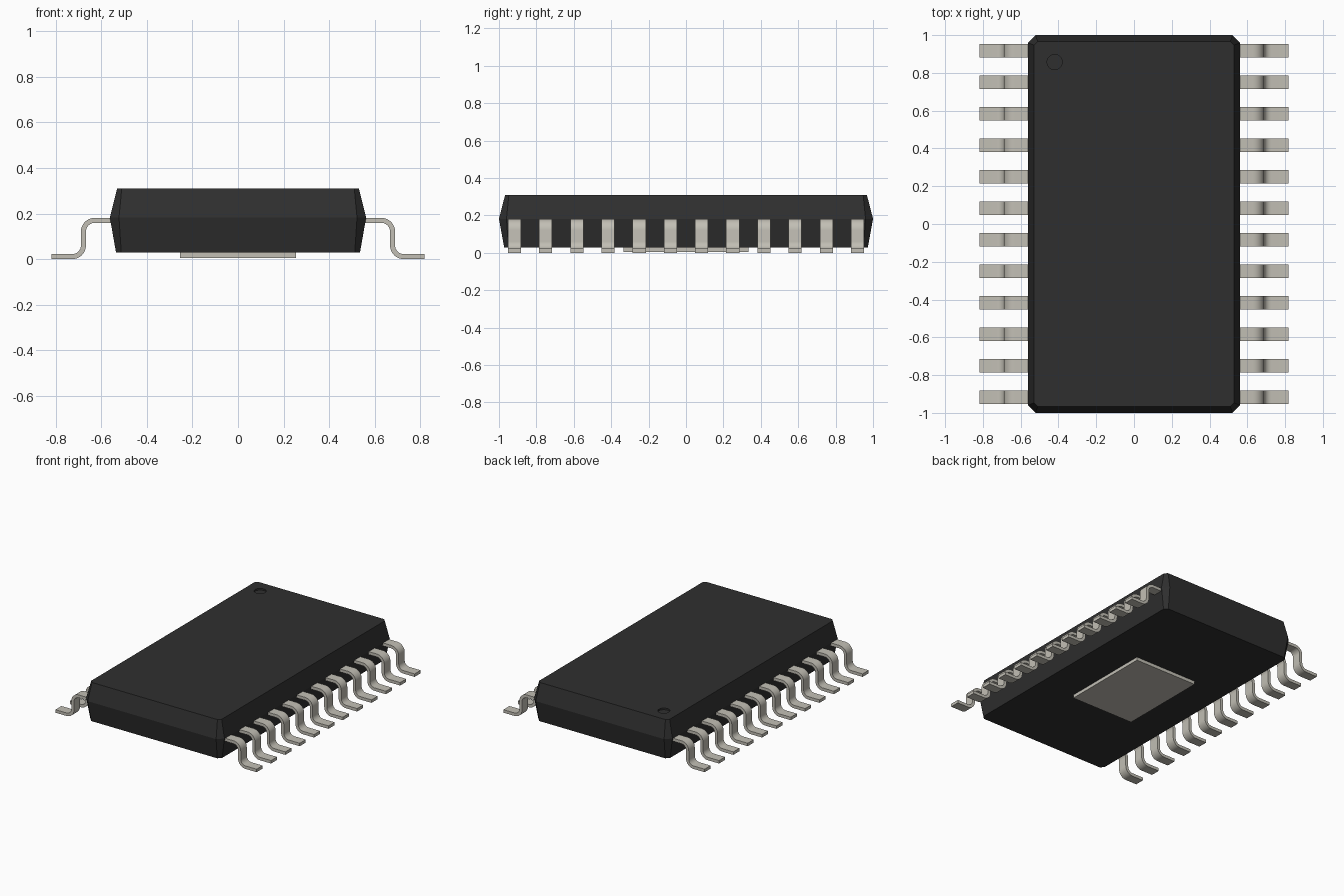
import bpy, bmesh, math
from mathutils import Vector

old = bpy.data.objects.get("Cube")
if old:
    bpy.data.objects.remove(old)


def make_material(name, colour, metallic=0.0):
    mat = bpy.data.materials.new(name)
    mat.use_nodes = True
    mat.diffuse_color = (*colour, 1)
    mat.node_tree.nodes["Principled BSDF"].inputs["Base Color"].default_value = (*colour, 1)
    return mat


black = make_material("black plastic", (0.028, 0.028, 0.028))
metal = make_material("tinned metal", (0.54, 0.52, 0.46))


def make_object(name, bm, mat):
    bmesh.ops.recalc_face_normals(bm, faces=bm.faces)
    mesh = bpy.data.meshes.new(name)
    bm.to_mesh(mesh)
    bm.free()
    mesh.materials.append(mat)
    obj = bpy.data.objects.new(name, mesh)
    bpy.context.collection.objects.link(obj)
    return obj


def loft(bm, rings):
    """Skin a stack of equal vertex loops and cap both ends."""
    loops = [[bm.verts.new(p) for p in ring] for ring in rings]
    n = len(loops[0])
    for a, b in zip(loops, loops[1:]):
        for i in range(n):
            j = (i + 1) % n
            bm.faces.new((a[i], a[j], b[j], b[i]))
    bm.faces.new(loops[0])
    bm.faces.new(loops[-1])


def octagon(hx, hy, cut, z):
    """Rectangle with clipped corners."""
    return [(hx, hy - cut, z), (hx - cut, hy, z), (cut - hx, hy, z), (-hx, hy - cut, z),
            (-hx, cut - hy, z), (cut - hx, -hy, z), (hx - cut, -hy, z), (hx, cut - hy, z)]


# Package body: two tapered halves meeting at the parting line
bm = bmesh.new()
loft(bm, [octagon(0.535, 0.972, 0.023, 0.028),
          octagon(0.562, 1.0, 0.04, 0.182),
          octagon(0.53, 0.967, 0.02, 0.31)])
body = make_object("package_body", bm, black)

# Round orientation dimple cut into the top
bm = bmesh.new()
bmesh.ops.create_cone(bm, cap_ends=True, segments=32, radius1=0.04, radius2=0.04, depth=0.04)
bmesh.ops.translate(bm, verts=bm.verts, vec=(-0.42, 0.857, 0.318))
cutter = make_object("dimple_cutter", bm, black)
cutter.hide_render = True
cutter.hide_viewport = True
cutter.display_type = 'WIRE'
dimple = body.modifiers.new("dimple", 'BOOLEAN')
dimple.operation = 'DIFFERENCE'
dimple.solver = 'EXACT'
dimple.object = cutter

# Thermal pad on the underside
bm = bmesh.new()
bmesh.ops.create_cube(bm, size=1)
bmesh.ops.scale(bm, verts=bm.verts, vec=(0.51, 0.67, 0.026))
bmesh.ops.translate(bm, verts=bm.verts, vec=(0, 0, 0.017))
make_object("thermal_pad", bm, metal)

# Gull-wing lead: centre line with two rounded bends, each point with its normal
HALF, WIDTH, PITCH, COUNT, STEPS = 0.011, 0.07, 0.1667, 12, 8
X_LEG, Z_TOP, RADIUS = 0.678, 0.17, 0.049
path = [(Vector((0.53, Z_TOP)), Vector((0, 1)))]
for i in range(STEPS + 1):
    a = math.pi / 2 * (1 - i / STEPS)
    n = Vector((math.cos(a), math.sin(a)))
    path.append((Vector((X_LEG - RADIUS, Z_TOP - RADIUS)) + n * RADIUS, n))
for i in range(STEPS + 1):
    a = math.pi / 2 * i / STEPS
    n = Vector((math.cos(a), math.sin(a)))
    path.append((Vector((X_LEG + RADIUS, HALF + RADIUS)) - n * RADIUS, n))
path.append((Vector((0.818, HALF)), Vector((0, 1))))

bm = bmesh.new()
y0 = -PITCH * (COUNT - 1) / 2
rings = []
for p, n in path:
    hi, lo = p + n * HALF, p - n * HALF
    rings.append([(hi.x, y0 - WIDTH / 2, hi.y), (hi.x, y0 + WIDTH / 2, hi.y),
                  (lo.x, y0 + WIDTH / 2, lo.y), (lo.x, y0 - WIDTH / 2, lo.y)])
loft(bm, rings)
leads = make_object("leads", bm, metal)

# Smooth the bends, keep the lead's edges sharp
bpy.ops.object.select_all(action='DESELECT')
leads.select_set(True)
bpy.context.view_layer.objects.active = leads
bpy.ops.object.shade_smooth_by_angle(angle=math.radians(30))

# Repeat along the side and mirror to the other side
row = leads.modifiers.new("row", 'ARRAY')
row.count = COUNT
row.use_relative_offset = False
row.use_constant_offset = True
row.constant_offset_displace = (0, PITCH, 0)
leads.modifiers.new("other_side", 'MIRROR')
